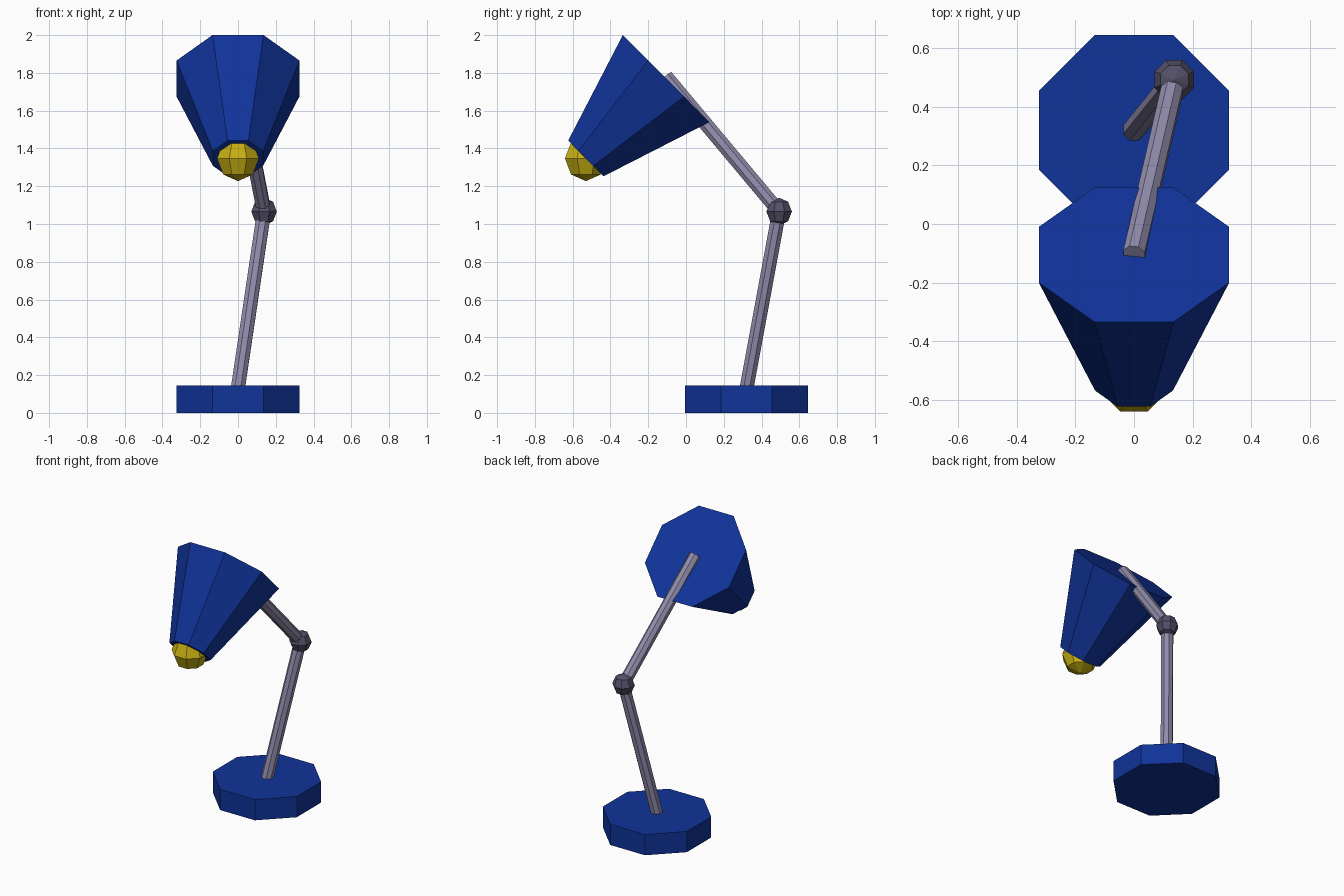
import bpy, bmesh, math
from mathutils import Vector, Matrix

if "Cube" in bpy.data.objects:
    bpy.data.objects.remove(bpy.data.objects["Cube"])


def material(name, rgb):
    m = bpy.data.materials.new(name)
    m.diffuse_color = (*rgb, 1)
    m.use_nodes = True
    m.node_tree.nodes["Principled BSDF"].inputs["Base Color"].default_value = m.diffuse_color
    return m


BLUE = material("blue paint", (0.005, 0.033, 0.32))
STEEL = material("grey steel", (0.29, 0.27, 0.42))
DARK = material("dark steel", (0.085, 0.08, 0.135))
YELLOW = material("yellow glass", (0.57, 0.43, 0.006))
FLAT = Matrix.Rotation(math.pi / 8, 4, 'Z')   # turn octagons flat side forward


def add(name, bm, mat):
    me = bpy.data.meshes.new(name)
    bm.to_mesh(me)
    bm.free()
    me.materials.append(mat)
    ob = bpy.data.objects.new(name, me)
    bpy.context.collection.objects.link(ob)
    return ob


def frustum(name, a, b, ra, rb, mat):
    """Capped octagonal cone or cylinder running from point a to point b."""
    a, b = Vector(a), Vector(b)
    d = b - a
    # keep the local x axis level
    z = d.normalized()
    x = Vector((1, 0, 0))
    x = (x - z * x.dot(z)).normalized()
    rot = Matrix((x, z.cross(x), z)).transposed().to_4x4()
    bm = bmesh.new()
    bmesh.ops.create_cone(bm, cap_ends=True, segments=8, radius1=ra, radius2=rb,
                          depth=d.length,
                          matrix=Matrix.Translation((a + b) / 2) @ rot @ FLAT)
    # make sure the flat sides face the axes
    return add(name, bm, mat)


def ball(name, c, r, mat):
    bm = bmesh.new()
    bmesh.ops.create_uvsphere(bm, u_segments=8, v_segments=4, radius=r,
                              matrix=Matrix.Translation(c) @ FLAT)
    return add(name, bm, mat)


elbow = (0.138, 0.493, 1.066)

# Base
frustum("base", (0, 0.32, 0), (0, 0.32, 0.145), 0.352, 0.352, BLUE)
# Arms and elbow joint
frustum("lower_arm", (-0.005, 0.315, 0.1), elbow, 0.04, 0.04, STEEL)
frustum("upper_arm", elbow, (0, -0.105, 1.78), 0.04, 0.04, STEEL)
ball("elbow_joint", elbow, 0.073, DARK)
# Lamp head
frustum("shade", (0, -0.105, 1.77), (0, -0.53, 1.347), 0.352, 0.144, BLUE)
ball("bulb", (0, -0.53, 1.347), 0.12, YELLOW)
